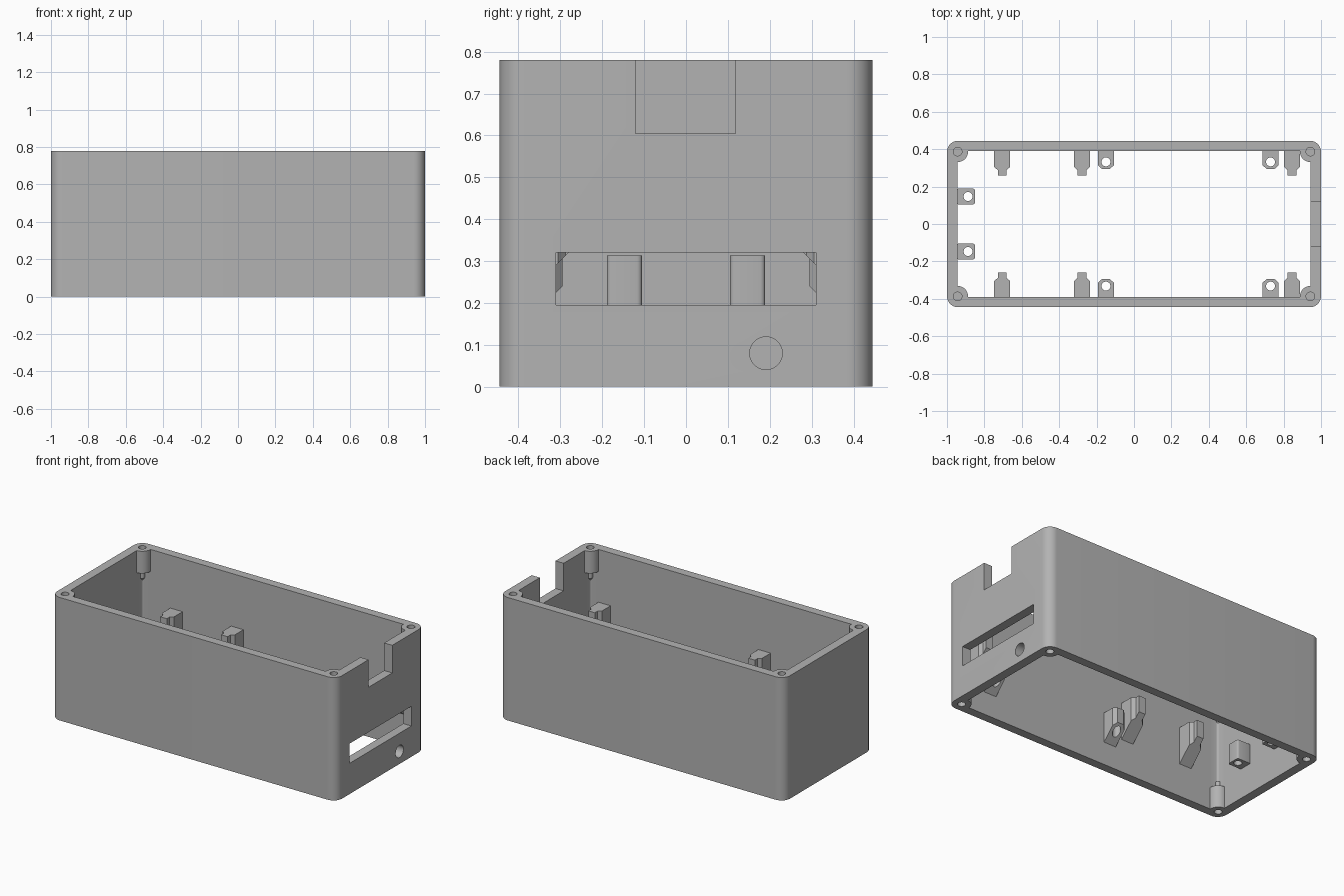
import bpy, bmesh, math
from mathutils import Matrix

if "Cube" in bpy.data.objects:
    bpy.data.objects.remove(bpy.data.objects["Cube"])

HEIGHT, WALL_X, WALL_Y = 0.78, 0.943, 0.39
BOSS_X, BOSS_Y = 0.943, 0.387

grey = bpy.data.materials.new("grey plastic")
grey.use_nodes = True
colour = (0.45, 0.45, 0.45, 1)
grey.diffuse_color = colour
grey.node_tree.nodes["Principled BSDF"].inputs["Base Color"].default_value = colour


def finish(name, bm):
    bmesh.ops.recalc_face_normals(bm, faces=bm.faces)
    mesh = bpy.data.meshes.new(name)
    bm.to_mesh(mesh)
    bm.free()
    mesh.materials.append(grey)
    obj = bpy.data.objects.new(name, mesh)
    bpy.context.collection.objects.link(obj)
    return obj


def prism(name, outline, top, bottom):
    """Extrude a plan outline; bottom(x, y) gives the lower height."""
    bm = bmesh.new()
    low = [bm.verts.new((x, y, bottom(x, y))) for x, y in outline]
    high = [bm.verts.new((x, y, top)) for x, y in outline]
    bm.faces.new(low)
    bm.faces.new(high)
    for i in range(len(outline)):
        j = (i + 1) % len(outline)
        bm.faces.new((low[i], low[j], high[j], high[i]))
    return finish(name, bm)


def rounded(hx, hy, r, steps=10):
    points = []
    for k, (sx, sy) in enumerate([(1, 1), (-1, 1), (-1, -1), (1, -1)]):
        for i in range(steps + 1):
            a = math.pi / 2 * (k + i / steps)
            points.append((sx * (hx - r) + r * math.cos(a), sy * (hy - r) + r * math.sin(a)))
    return points


def box(name, x0, x1, y0, y1, z0, z1):
    return prism(name, [(x0, y0), (x1, y0), (x1, y1), (x0, y1)], z1, lambda x, y: z0)


def rod(name, x, y, z0, z1, r, axis="Z", r_low=None):
    bm = bmesh.new()
    bmesh.ops.create_cone(bm, cap_ends=True, segments=32, radius1=r if r_low is None else r_low,
                          radius2=r, depth=z1 - z0,
                          matrix=Matrix.Translation((0, 0, (z0 + z1) / 2)))
    turn = Matrix.Rotation(math.pi / 2, 4, "Y") if axis == "X" else Matrix()
    shift = Matrix.Translation((0, x, y) if axis == "X" else (x, y, 0))
    bmesh.ops.transform(bm, matrix=shift @ turn, verts=bm.verts)
    return finish(name, bm)


def combine(target, other, operation="DIFFERENCE"):
    mod = target.modifiers.new("cut", "BOOLEAN")
    mod.operation, mod.solver, mod.object = operation, "EXACT", other
    bpy.context.view_layer.objects.active = target
    bpy.ops.object.modifier_apply(modifier=mod.name)
    bpy.data.objects.remove(other)


def smooth(obj):
    bpy.ops.object.select_all(action="DESELECT")
    obj.select_set(True)
    bpy.context.view_layer.objects.active = obj
    bpy.ops.object.shade_smooth_by_angle(angle=math.radians(30))


# Open rectangular sleeve with corner screw bosses at both ends
shell = prism("case_shell", rounded(1, 0.445, 0.06), HEIGHT, lambda x, y: 0)
combine(shell, prism("cavity", rounded(WALL_X, WALL_Y, 0.012, 4), 1, lambda x, y: -0.2))
corners = [(sx * BOSS_X, sy * BOSS_Y) for sx in (-1, 1) for sy in (-1, 1)]
for x, y in corners:
    for z0, z1 in ((0, 0.14), (HEIGHT - 0.14, HEIGHT)):
        combine(shell, rod("boss", x, y, z0, z1, 0.056), "UNION")
    for z0, z1 in ((-0.1, 0.12), (HEIGHT - 0.12, 1)):
        combine(shell, rod("screw_hole", x, y, z0, z1, 0.023))

# Openings in the end wall: cable notch, wide slot and round port
combine(shell, box("notch", 0.9, 1.1, -0.12, 0.118, 0.605, 1))
combine(shell, box("slot", 0.9, 1.1, -0.31, 0.31, 0.195, 0.32))
combine(shell, rod("port", 0.191, 0.08, 0.8, 1.1, 0.039, "X"))
smooth(shell)

# Narrow pilot tips beyond each boss
for x, y in corners:
    smooth(rod("lower_pilot_tip", x, y, 0.13, 0.19, 0.016))
    smooth(rod("upper_pilot_tip", x, y, HEIGHT - 0.19, HEIGHT - 0.13, 0.016))
    smooth(rod("upper_pilot_point", x, y, HEIGHT - 0.205, HEIGHT - 0.19, 0.016, "Z", 0.005))

for side, s in (("front", -1), ("back", 1)):
    # Stepped board supports with sloping undersides
    for x in (-0.705, -0.278, 0.845):
        half = [(0.043, 0.395), (0.043, 0.305), (0.023, 0.288), (0.023, 0.26)]
        outline = [(x + dx, s * y) for dx, y in half]
        outline += [(x - dx, s * y) for dx, y in reversed(half)]
        smooth(prism(side + "_board_support", outline, 0.445,
                     lambda px, py: 0.34 - (abs(py) - 0.26)))
    # Screw tabs with sloping undersides
    for x in (-0.15, 0.73):
        half = [(0.043, 0.395), (0.043, 0.315), (0.022, 0.295)]
        outline = [(x + dx, s * y) for dx, y in half]
        outline += [(x - dx, s * y) for dx, y in reversed(half)]
        tab = prism(side + "_screw_tab", outline, 0.335,
                    lambda px, py: 0.24 - (abs(py) - 0.295))
        combine(tab, rod("tab_hole", x, s * 0.332, 0, 0.5, 0.024))
        smooth(tab)

# Block tabs on the closed end wall
for y in (-0.147, 0.147):
    block = prism("end_screw_tab",
                  [(px - 0.9, py + y) for px, py in rounded(0.05, 0.042, 0.012, 4)],
                  0.313, lambda x, y: 0.19)
    combine(block, rod("block_hole", -0.887, y, 0, 0.5, 0.024))
    smooth(block)
